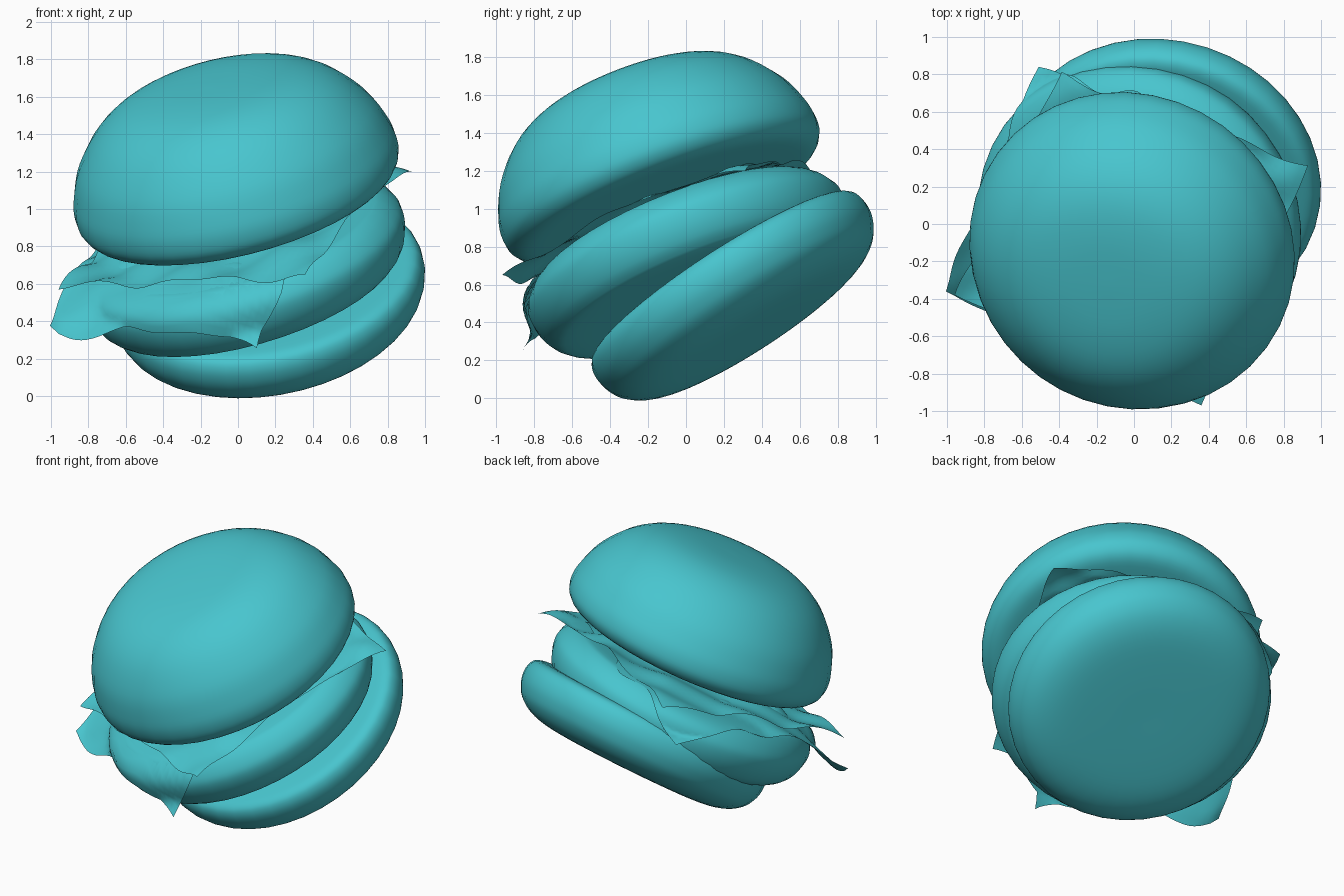
import bpy, bmesh, math
from mathutils import Vector

if "Cube" in bpy.data.objects:
    bpy.data.objects.remove(bpy.data.objects["Cube"])

TEAL = (0.065, 0.56, 0.62, 1)
PATTY_C, PATTY_N = Vector((.03, .01, .73)), Vector((-.3, -.4, 1)).normalized()

mat = bpy.data.materials.new("teal")
mat.diffuse_color = TEAL
mat.use_nodes = True
mat.node_tree.nodes["Principled BSDF"].inputs["Base Color"].default_value = mat.diffuse_color


def finish(name, bm):
    bmesh.ops.recalc_face_normals(bm, faces=bm.faces)
    for f in bm.faces:
        f.smooth = True
    me = bpy.data.meshes.new(name)
    bm.to_mesh(me)
    bm.free()
    me.materials.append(mat)
    bpy.context.collection.objects.link(bpy.data.objects.new(name, me))


def smooth(points, n=4):
    """Catmull-Rom through the profile points."""
    pts = [Vector(p) for p in points]
    out = []
    for i in range(len(pts) - 1):
        p0, p1 = pts[max(i - 1, 0)], pts[i]
        p2, p3 = pts[i + 1], pts[min(i + 2, len(pts) - 1)]
        for k in range(n):
            t = k / n
            q = 0.5 * (2 * p1 + (p2 - p0) * t + (2 * p0 - 5 * p1 + 4 * p2 - p3) * t * t
                       + (3 * p1 - p0 - 3 * p2 + p3) * t ** 3)
            out.append((max(q.x, 0.0), q.y))
    out.append(tuple(pts[-1]))
    return out


def lathe(name, points, centre, normal, steps=40):
    """Spin an (r, h) profile around a tilted axis."""
    bm = bmesh.new()
    rot = Vector((0, 0, 1)).rotation_difference(Vector(normal).normalized())

    def vert(r, h, a):
        p = Vector((r * math.cos(a), r * math.sin(a), h))
        return bm.verts.new(rot @ p + Vector(centre))

    rings = []
    for r, h in smooth(points):
        if r == 0:
            rings.append([vert(0, h, 0)])
        else:
            rings.append([vert(r, h, 2 * math.pi * i / steps) for i in range(steps)])
    for a, b in zip(rings, rings[1:]):
        for i in range(steps):
            j = (i + 1) % steps
            loop = [a[i % len(a)], a[j % len(a)], b[j % len(b)], b[i % len(b)]]
            bm.faces.new(list(dict.fromkeys(loop)))
    finish(name, bm)


def outside_patty(p):
    """Push a point out of the patty so that the leaf drapes over it."""
    rel = p - PATTY_C
    h = rel.dot(PATTY_N)
    flat = rel - h * PATTY_N
    q = ((flat.length / .91) ** 4 + (h / .2) ** 4) ** .25
    return PATTY_C + rel / q if 0 < q < 1 else p


def lettuce(name, corners, lift, drop, phase, n=40):
    """Crumpled square leaf on the patty; corners are (x, y, extra height)."""
    bm = bmesh.new()
    grid = []
    for i in range(n + 1):
        row = []
        for j in range(n + 1):
            u, v = i / n, j / n
            w = [(1 - u) * (1 - v), u * (1 - v), u * v, (1 - u) * v]
            x = sum(k * c[0] for k, c in zip(w, corners))
            y = sum(k * c[1] for k, c in zip(w, corners))
            d = math.hypot(x - 0.03, y - 0.01)
            z = 0.9 + 0.3 * (x - 0.03) + 0.4 * (y - 0.01) + lift
            # the leaf hangs down at the front only
            z -= drop * max(0, d - 0.62) * min(1, max(0, 0.5 - 1.3 * y))
            z += sum(k ** 3 * c[2] for k, c in zip(w, corners))
            z += 0.016 * math.sin(13 * x + 6 * y + phase) + 0.012 * math.sin(19 * y - 9 * x + 2 * phase)
            e = 0.015 * math.sin(17 * (u - v) + phase)
            p = outside_patty(Vector((x + e * v, y + e * u, z)))
            row.append(bm.verts.new(p))
        grid.append(row)
    for i in range(n):
        for j in range(n):
            bm.faces.new((grid[i][j], grid[i + 1][j], grid[i + 1][j + 1], grid[i][j + 1]))
    finish(name, bm)


# Bottom bun, the most tilted part
lathe("bottom_bun", [(0, .175), (.4, .18), (.7, .185), (.8, .175), (.84, .13), (.848, .06),
                     (.83, -.01), (.785, -.08), (.695, -.14), (.55, -.175), (.3, -.185), (0, -.185)],
      (.173, .282, .5), (-.2, -.65, 1))

# Patty
lathe("patty", [(0, .17), (.4, .17), (.72, .17), (.81, .145), (.875, .07), (.89, 0),
                (.87, -.09), (.82, -.165), (.73, -.2), (.4, -.2), (0, -.2)],
      PATTY_C, PATTY_N)

# Two crumpled leaves
lettuce("lower_lettuce", [(.1, -.86, 0), (.6, .3, 0), (-.51, .84, -.24), (-1.02, -.36, .61)], .04, 1.5, 0)
lettuce("upper_lettuce", [(.36, -.97, -.07), (.93, .31, -.19), (-.4, .8, -.1), (-.95, -.38, .04)], .09, 0, 2)

# Top bun, a flattened dome
lathe("top_bun", [(0, .565), (.28, .555), (.5, .51), (.67, .41), (.805, .25), (.87, .1), (.888, 0),
                  (.87, -.08), (.8, -.135), (.65, -.145), (.3, -.145), (0, -.145)],
      (-.01, -.14, 1.158), (-.26, -.385, 1))
